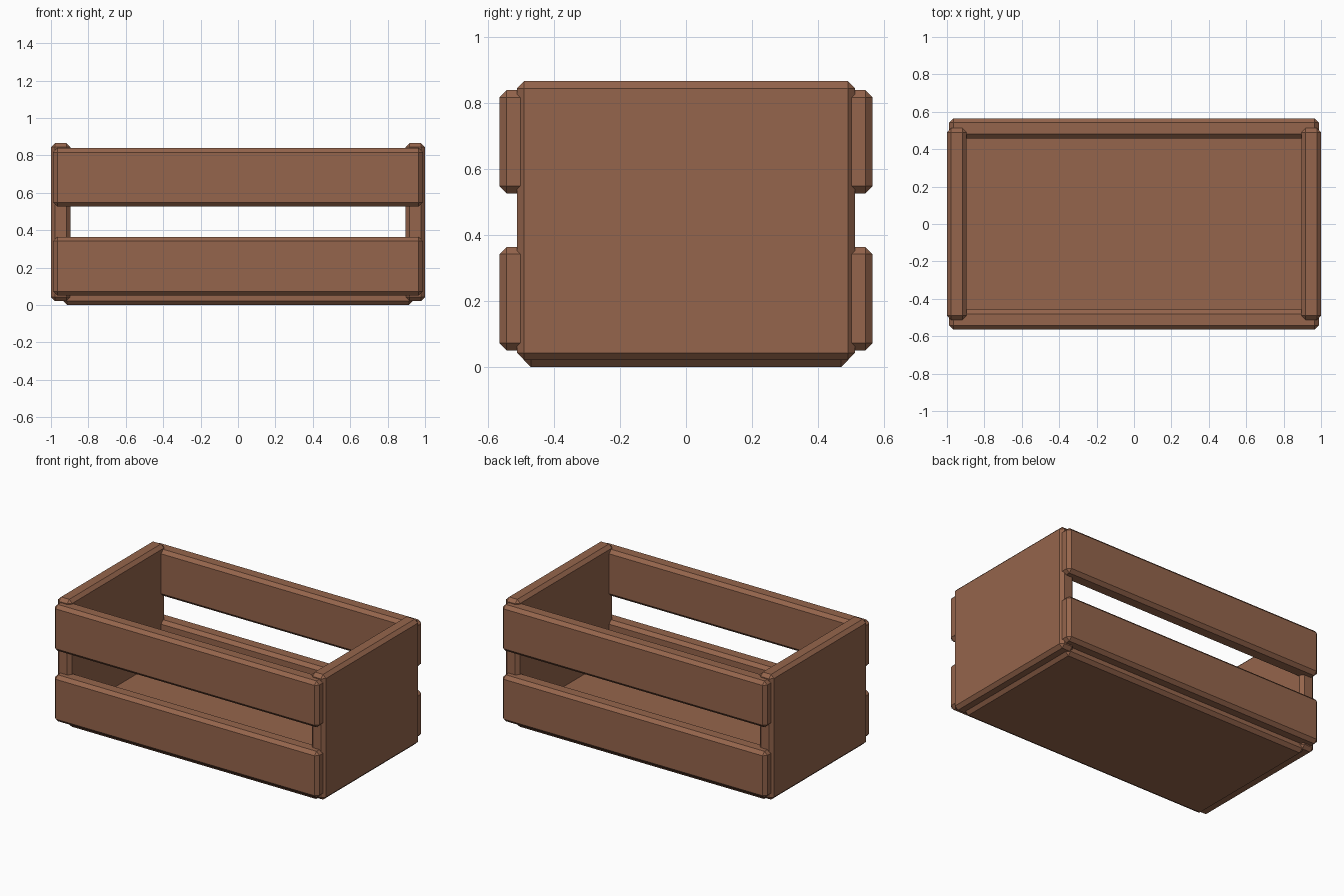
import bpy
import bmesh

if "Cube" in bpy.data.objects:
    bpy.data.objects.remove(bpy.data.objects["Cube"])

CHAMFER = 0.022

wood = bpy.data.materials.new("brown wood")
wood.diffuse_color = (0.30, 0.13, 0.072, 1.0)
wood.use_nodes = True
wood.node_tree.nodes["Principled BSDF"].inputs["Base Color"].default_value = wood.diffuse_color


def board(name, lo, hi):
    """Flat-shaded chamfered board spanning the corners lo and hi."""
    bm = bmesh.new()
    bmesh.ops.create_cube(bm, size=1.0)
    for v in bm.verts:
        for i in range(3):
            v.co[i] *= hi[i] - lo[i]
    bmesh.ops.bevel(bm, geom=bm.edges[:], offset=CHAMFER, segments=1,
                    profile=0.5, affect='EDGES')
    mesh = bpy.data.meshes.new(name)
    bm.to_mesh(mesh)
    bm.free()
    mesh.materials.append(wood)
    obj = bpy.data.objects.new(name, mesh)
    obj.location = [(a + b) / 2 for a, b in zip(lo, hi)]
    bpy.context.collection.objects.link(obj)
    return obj


# Floor of the crate
board("base_board", (-0.935, -0.492, 0.0), (0.935, 0.492, 0.105))

# Solid end panels
board("left_end_panel", (-1.0, -0.512, 0.021), (-0.895, 0.512, 0.866))
board("right_end_panel", (0.895, -0.512, 0.021), (1.0, 0.512, 0.866))

# Two long slats on the front and on the back
for level, z0, z1 in (("lower", 0.051, 0.364), ("upper", 0.526, 0.839)):
    board(f"{level}_front_slat", (-0.988, -0.565, z0), (0.988, -0.458, z1))
    board(f"{level}_back_slat", (-0.988, 0.458, z0), (0.988, 0.565, z1))
